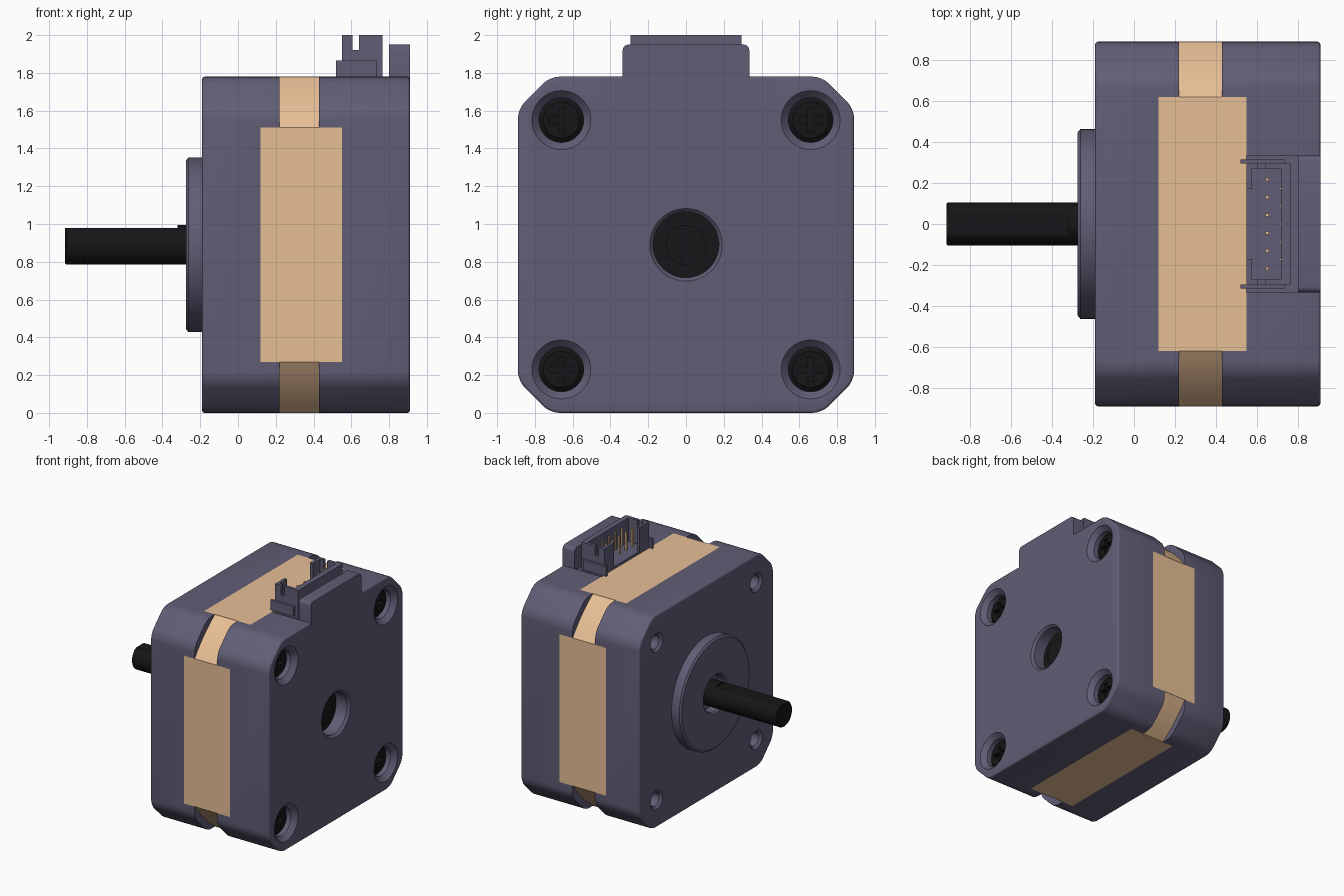
import bpy, bmesh, math

if "Cube" in bpy.data.objects:
    bpy.data.objects.remove(bpy.data.objects["Cube"])

C = 0.89      # height of the shaft axis, also half the body size
PAD = 0.62    # half width of the wide stator faces


def material(name, col):
    m = bpy.data.materials.new(name)
    m.diffuse_color = (*col, 1)
    m.use_nodes = True
    m.node_tree.nodes["Principled BSDF"].inputs["Base Color"].default_value = m.diffuse_color
    return m


BODY = material("body_paint", (0.12, 0.11, 0.18))
TAN = material("stator_tan", (0.80, 0.52, 0.30))
BLACK = material("black_steel", (0.008, 0.008, 0.009))


def finish(bm, name, mat):
    bmesh.ops.recalc_face_normals(bm, faces=bm.faces[:])
    me = bpy.data.meshes.new(name)
    bm.to_mesh(me)
    bm.free()
    me.materials.append(mat)
    ob = bpy.data.objects.new(name, me)
    bpy.context.collection.objects.link(ob)
    return ob


def prism(name, pts, x0, x1, mat=BODY, round_r=0, rim=None):
    """Extrude a (y, z) outline along x; optionally round corners and one rim."""
    bm = bmesh.new()
    f = bm.faces.new([bm.verts.new((x0, y, z)) for y, z in pts])
    r = bmesh.ops.extrude_face_region(bm, geom=[f])
    for v in r["geom"]:
        if isinstance(v, bmesh.types.BMVert):
            v.co.x = x1
    bmesh.ops.recalc_face_normals(bm, faces=bm.faces[:])
    if round_r:
        es = [e for e in bm.edges if abs(e.verts[0].co.x - e.verts[1].co.x) > 1e-4]
        bmesh.ops.bevel(bm, geom=es, offset=round_r, segments=4, profile=0.5, affect='EDGES')
    if rim is not None:
        es = [e for e in bm.edges if all(abs(v.co.x - rim) < 1e-4 for v in e.verts)]
        bmesh.ops.bevel(bm, geom=es, offset=0.014, segments=3, profile=0.5, affect='EDGES')
    return finish(bm, name, mat)


def box(name, x0, x1, y0, y1, z0, z1, mat=BODY):
    return prism(name, [(y0, z0), (y1, z0), (y1, z1), (y0, z1)], x0, x1, mat)


def lathe(name, prof, y=0, z=C, mat=BODY, n=48, ring=False):
    """Turn an (x, radius) profile about a line parallel to x."""
    bm = bmesh.new()
    rows = [[bm.verts.new((x, y + r * math.cos(2 * math.pi * i / n),
                           z + r * math.sin(2 * math.pi * i / n))) for i in range(n)]
            for x, r in prof]
    pairs = list(zip(rows, rows[1:])) + ([(rows[-1], rows[0])] if ring else [])
    for a, b in pairs:
        for i in range(n):
            j = (i + 1) % n
            bm.faces.new((a[i], a[j], b[j], b[i]))
    if not ring:
        bm.faces.new(rows[0])
        bm.faces.new(rows[-1])
    return finish(bm, name, mat)


def boolean(ob, tools, op='DIFFERENCE'):
    for t in tools:
        m = ob.modifiers.new("bool", 'BOOLEAN')
        m.operation, m.solver, m.object = op, 'EXACT', t
        bpy.context.view_layer.objects.active = ob
        bpy.ops.object.modifier_apply(modifier=m.name)
        bpy.data.objects.remove(t)


def join(name, obs):
    bpy.ops.object.select_all(action='DESELECT')
    for o in obs:
        o.select_set(True)
    bpy.context.view_layer.objects.active = obs[0]
    bpy.ops.object.join()
    obs[0].name = name


def stator_cutters():
    return [box("cut", 0.12, 0.55, -PAD, PAD, -0.2, 2),
            box("cut", 0.12, 0.55, -1.1, 1.1, C - PAD, C + PAD)]


corners = [(s * 0.66, C + t * 0.66) for s in (-1, 1) for t in (-1, 1)]
a, b = 0.72, 0.89
octagon = [(y, z + C) for y, z in
           [(a, -b), (b, -a), (b, a), (a, b), (-a, b), (-b, a), (-b, -a), (-a, -b)]]

# Front end cap with four mounting holes
front = prism("front_cap", octagon, -0.19, 0.22, round_r=0.05, rim=-0.19)
boolean(front, stator_cutters())
boolean(front, [lathe("cut", [(-0.25, 0.08), (-0.19, 0.08), (-0.17, 0.058), (0.0, 0.058)], y, z, n=32)
                for y, z in corners])

# Rear end cap: connector seat, guard, screw recesses, shaft bore
rear = prism("rear_cap", octagon, 0.43, 0.91, round_r=0.05, rim=0.91)
boolean(rear, stator_cutters())
boolean(rear, [box("cut", 0.50, 0.80, -0.335, 0.335, 1.76, 1.9)])
guard = prism("guard", [(-0.335, 1.6), (0.335, 1.6), (0.335, 1.95), (-0.335, 1.95)],
              0.80, 0.91, round_r=0.03)
boolean(rear, [guard], 'UNION')
boolean(rear, [lathe("cut", [(1, 0.156), (0.91, 0.156), (0.87, 0.118), (0.76, 0.118)], y, z, n=40)
               for y, z in corners])
boolean(rear, [lathe("cut", [(1, 0.192), (0.91, 0.192), (0.89, 0.174), (0.75, 0.174)])])

# Stator laminations: rounded core plus wide flat faces
a0 = math.atan2(PAD, 0.888)
arc = []
for q in range(4):
    for i in range(9):
        t = a0 + (math.pi / 2 - 2 * a0) * i / 8 + q * math.pi / 2
        arc.append((1.083 * math.cos(t), C + 1.083 * math.sin(t)))
join("stator_laminations", [
    prism("core", arc, 0.20, 0.45, TAN),
    box("pad", 0.12, 0.55, -PAD, PAD, 0, 2 * C, TAN),
    box("pad", 0.12, 0.55, -C, C, C - PAD, C + PAD, TAN)])

# Pilot boss around the shaft
lathe("pilot_boss", [(-0.18, 0.15), (-0.262, 0.15), (-0.275, 0.163), (-0.275, 0.447),
                     (-0.262, 0.463), (-0.18, 0.463)], n=72, ring=True)

# Shaft with a flat on top, and the rotor end seen in the rear bore
shaft = lathe("shaft", [(-0.915, 0.098), (-0.908, 0.105), (0.81, 0.105)], mat=BLACK)
boolean(shaft, [box("cut", -1, -0.32, -0.2, 0.2, C + 0.088, C + 0.3)])
lathe("rotor_end", [(0.74, 0.175), (0.79, 0.175)], mat=BLACK)

# Cross-head screws
for k, (y, z) in enumerate(corners):
    s = lathe(f"screw_{k + 1}", [(0.75, 0.119), (0.825, 0.119), (0.845, 0.095)], y, z, BLACK, 40)
    boolean(s, [box("cut", 0.80, 0.9, y - 0.065, y + 0.065, z - 0.016, z + 0.016),
                box("cut", 0.80, 0.9, y - 0.016, y + 0.016, z - 0.065, z + 0.065)])

# Connector housing: floor, back wall, notched end walls, short front walls, ears
parts = [box("p", 0.55, 0.765, -0.29, 0.29, 1.755, 1.80),
         box("p", 0.72, 0.765, -0.295, 0.295, 1.755, 2.0)]
for s in (-1, 1):
    y0, y1 = sorted((s * 0.268, s * 0.295))
    f0, f1 = sorted((s * 0.17, s * 0.295))
    e0, e1 = sorted((s * 0.295, s * 0.315))
    parts += [box("p", 0.55, 0.765, y0, y1, 1.755, 1.92),
              box("p", 0.55, 0.605, y0, y1, 1.91, 2.0),
              box("p", 0.64, 0.765, y0, y1, 1.91, 2.0),
              box("p", 0.55, 0.575, f0, f1, 1.755, 2.0),
              box("p", 0.52, 0.735, e0, e1, 1.782, 1.865)]
join("connector_housing", parts)

# Connector pins in two staggered rows
pins = []
for x, n, h in ((0.65, 6, 0.008), (0.715, 5, 0.005)):
    for i in range(n):
        y = (i - (n - 1) / 2) * 0.087
        pins.append(box("pin", x - h, x + h, y - h, y + h, 1.79, 1.95, TAN))
join("connector_pins", pins)

# Smooth the round parts, keep hard edges
bpy.ops.object.select_all(action='SELECT')
bpy.ops.object.shade_smooth_by_angle(angle=math.radians(32))
